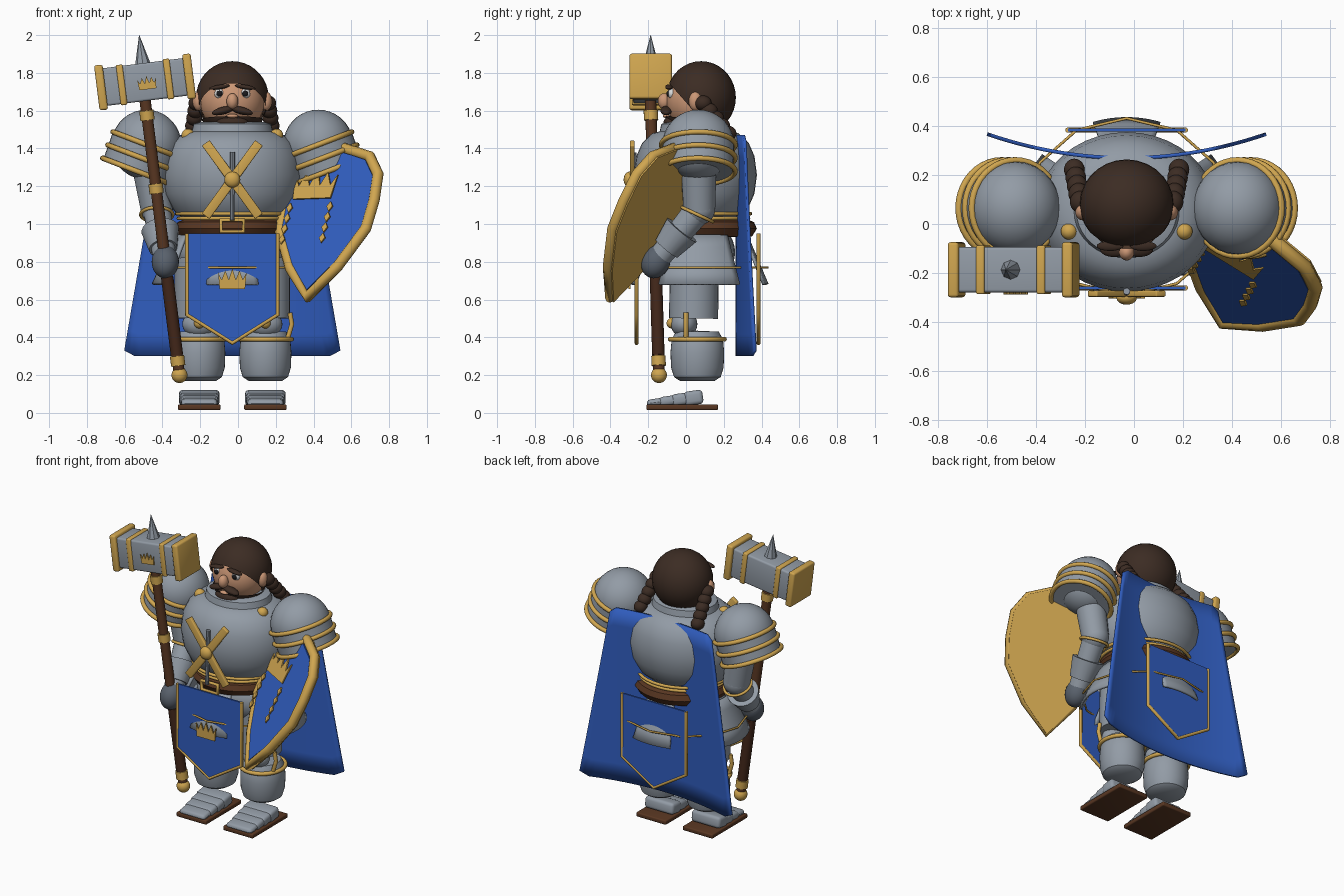
import bpy, bmesh
from math import sin, cos, pi, radians
from mathutils import Matrix, Vector, Euler

if "Cube" in bpy.data.objects:
    bpy.data.objects.remove(bpy.data.objects["Cube"])


def material(name, *rgb):
    m = bpy.data.materials.new(name)
    m.use_nodes = True
    m.diffuse_color = (*rgb, 1)
    m.node_tree.nodes["Principled BSDF"].inputs["Base Color"].default_value = (*rgb, 1)
    return m


STEEL = material("steel", .29, .33, .38)
DARK = material("dark_steel", .10, .12, .15)
GOLD = material("gold", .63, .38, .08)
BLUE = material("royal_blue", .03, .11, .52)
LEATHER = material("leather", .10, .038, .016)
WOOD = material("dark_wood", .055, .02, .01)
HAIR = material("hair", .045, .025, .017)
SKIN = material("skin", .60, .31, .18)
WHITE = material("eye_white", .7, .7, .7)
BLACK = material("pupil", .01, .01, .012)
CX = -.03          # body centre line
MID = .07          # waist centre depth
made = []


def add(name, bm, mat):
    mesh = bpy.data.meshes.new(name)
    bmesh.ops.recalc_face_normals(bm, faces=bm.faces)
    bm.to_mesh(mesh)
    bm.free()
    mesh.materials.append(mat)
    ob = bpy.data.objects.new(name, mesh)
    bpy.context.collection.objects.link(ob)
    made.append(ob)
    return ob


def ball(name, loc, size, mat, rot=(0, 0, 0), cut=None):
    bm = bmesh.new()
    m = Matrix.LocRotScale(Vector(loc), Euler(rot), Vector(size))
    bmesh.ops.create_uvsphere(bm, u_segments=28, v_segments=18, radius=1, matrix=m)
    if cut:
        bmesh.ops.bisect_plane(bm, geom=bm.verts[:] + bm.edges[:] + bm.faces[:],
                               plane_co=cut[0], plane_no=cut[1], clear_inner=True)
    return add(name, bm, mat)


def rod(name, a, b, r1, r2, mat, seg=20):
    a, b = Vector(a), Vector(b)
    bm = bmesh.new()
    m = Matrix.Translation((a + b) / 2) @ (b - a).to_track_quat('Z', 'Y').to_matrix().to_4x4()
    bmesh.ops.create_cone(bm, cap_ends=True, segments=seg, radius1=r1, radius2=r2,
                          depth=(b - a).length, matrix=m)
    return add(name, bm, mat)


def box(name, m, size, mat, bevel=.012):
    bm = bmesh.new()
    bmesh.ops.create_cube(bm, size=1, matrix=m @ Matrix.Diagonal((*size, 1)))
    bmesh.ops.bevel(bm, geom=bm.edges[:], offset=bevel, segments=3, affect='EDGES', profile=.5)
    return add(name, bm, mat)


def plate(name, pts, thick, m, mat):
    bm = bmesh.new()
    face = bm.faces.new([bm.verts.new((x, y, 0)) for x, y in pts])
    new = bmesh.ops.extrude_face_region(bm, geom=[face])["geom"]
    bmesh.ops.translate(bm, vec=(0, 0, thick), verts=[v for v in new if isinstance(v, bmesh.types.BMVert)])
    bm.transform(m)
    return add(name, bm, mat)


def sheet(name, fn, nu, nv, mat, thick=0):
    bm = bmesh.new()
    g = [[bm.verts.new(fn(i / nu, j / nv)) for j in range(nv + 1)] for i in range(nu + 1)]
    for i in range(nu):
        for j in range(nv):
            bm.faces.new((g[i][j], g[i + 1][j], g[i + 1][j + 1], g[i][j + 1]))
    bmesh.ops.remove_doubles(bm, verts=bm.verts, dist=1e-5)
    ob = add(name, bm, mat)
    if thick:
        mod = ob.modifiers.new("thickness", 'SOLIDIFY')
        mod.thickness, mod.offset = thick, 0
    return ob


def lathe(name, x, y, prof, depth, mat):
    n = len(prof) - 1

    def fn(u, v):
        r, z = prof[round(v * n)]
        return x + r * cos(2 * pi * u), y + r * depth * sin(2 * pi * u), z
    return sheet(name, fn, 40, n, mat)


def tube(name, pts, r, mat, closed=True):
    cu = bpy.data.curves.new(name, 'CURVE')
    cu.dimensions, cu.bevel_depth, cu.bevel_resolution = '3D', r, 3
    cu.use_fill_caps = True
    sp = cu.splines.new('POLY')
    sp.points.add(len(pts) - 1)
    for p, co in zip(sp.points, pts):
        p.co = (*co, 1)
    sp.use_cyclic_u = closed
    cu.materials.append(mat)
    ob = bpy.data.objects.new(name, cu)
    bpy.context.collection.objects.link(ob)


def ring(name, loc, rx, ry, r, mat, tilt=0, turn=0, n=40):
    m = Matrix.LocRotScale(Vector(loc), Euler((turn, tilt, 0)), None)
    tube(name, [m @ Vector((rx * cos(2 * pi * i / n), ry * sin(2 * pi * i / n), 0)) for i in range(n)], r, mat)


def crown(name, w, h, m, thick=.009):
    pts = [(-w * .45, 0), (w * .45, 0)]
    for i in range(5):
        x = w * (.5 - i * .25)
        pts.append((x, h * (1 - .1 * abs(i - 2))))
        if i < 4:
            pts.append((x - w * .125, h * .45))
    plate(name, pts, thick, m, GOLD)


def front(x, y, z):
    return Matrix.Translation((x, y, z)) @ Matrix.Rotation(pi / 2, 4, 'X')


# Torso, belt and waist
lathe("breastplate", CX, .05, [(0, 1.02), (.25, 1.02), (.31, 1.07), (.355, 1.16), (.37, 1.26), (.355, 1.36),
      (.32, 1.43), (.26, 1.48), (.215, 1.49), (.205, 1.53), (.17, 1.54), (0, 1.54)], .88, STEEL)
lathe("belt", CX, MID, [(.24, .93), (.28, .935), (.305, .975), (.29, 1.01), (.24, 1.03)], 1, LEATHER)
for z, r in ((1.03, .285), (1.055, .295)):
    ring("belt_trim", (CX, .06, z), r, r * .95, .01, GOLD)
ball("pelvis", (CX, .06, .85), (.29, .2, .18), STEEL)
tube("buckle", [(CX + x, -.26, z) for x, z in ((-.06, .96), (.06, .96), (.06, 1.02), (-.06, 1.02))], .012, GOLD)

# Skirt plates flaring outwards at the four sides
for name, mid, half in (("left", 0, 36), ("back", 90, 19), ("right", 180, 36), ("front", 270, 19)):
    def flare(u, v):
        a = radians(mid + half * (2 * u - 1))
        return CX + (.30 + .12 * v) * cos(a), MID + (.25 + .11 * v) * sin(a), .94 - .26 * v
    sheet(name + "_skirt_plate", flare, 12, 4, STEEL, .015)
ring("skirt_trim", (CX, MID, .77), .41, .362, .006, GOLD, n=12)

# Hanging cloth panels
panel = [(-.24, .95), (-.24, .52), (0, .37), (.24, .52), (.24, .95)]
for name, y in (("front", -.255), ("back", .39)):
    plate(name + "_tabard", panel, .012, front(CX, y, 0), BLUE)
    tube(name + "_tabard_trim", [(CX + x, y - .006, z) for x, z in panel], .011, GOLD, False)
crown("tabard_crown", .15, .11, front(CX, -.295, .655))

# Chest ornament
for s in (-1, 1):
    m = Matrix.Translation((CX, -.285, 1.235)) @ Matrix.Rotation(s * radians(36), 4, 'Y')
    box("chest_bar", m, (.05, .025, .48), GOLD, .006)
ball("chest_boss", (CX, -.3, 1.235), (.042, .03, .042), GOLD)
rod("chest_pin", (CX, -.29, 1.02), (CX, -.275, 1.38), .012, .014, STEEL, 10)

# Cape, with its sides swept backwards
def cape(u, v):
    x = 2 * u - 1
    w = .38 + .19 * v
    lift = .03 * max(0, abs(x) - .9) / .1
    return CX + x * w, .27 + .3 * (x * w) ** 2, 1.47 - 1.17 * v + lift * (2 * v - 1)
sheet("cape", cape, 40, 10, BLUE, .015)

# Legs, feet, arms and shoulders
for s, side in ((-1, "right_"), (1, "left_")):
    x = CX + s * .175
    rod(side + "thigh", (x, .04, .5), (x, .045, .82), .13, .13, STEEL, 28)
    ball(side + "knee", (x, -.01, .47), (.09, .07, .07), STEEL)
    ball(side + "knee_stud", (x, -.075, .475), (.028, .028, .028), GOLD)
    tube(side + "knee_strap", [(x + s * .12, 0, .4), (x + s * .14, 0, .47), (x + s * .13, 0, .53)], .013, GOLD, False)
    lathe(side + "greave", x, .06, [(0, .17), (.09, .17), (.12, .19), (.135, .24), (.138, .32),
          (.132, .39), (.11, .43), (0, .435)], 1.03, STEEL)
    ring(side + "greave_trim", (x, .06, .39), .138, .143, .013, GOLD)
    box(side + "sole", Matrix.Translation((x, -.02, .03)), (.225, .38, .03), LEATHER, .008)
    for i in range(4):
        m = Matrix.Translation((x, .04 - .066 * i, .08 - .008 * i)) @ Matrix.Rotation(radians(8), 4, 'X')
        box(side + "foot_plate", m, (.215 - .008 * i, .1, .075 - .012 * i), STEEL, .02)

    shoulder = Vector((CX + s * .455, .065, 1.42))
    elbow = Vector((CX + s * .40, .07, 1.08))
    hand = Vector((CX + s * .355, -.16, .8))
    tilt = -s * radians(21)
    down = Vector((s * .36, 0, -.93))
    ball(side + "pauldron", shoulder, (.185, .19, .185), STEEL)
    rod(side + "shoulder_plates", shoulder, shoulder + down * .15, .19, .185, STEEL, 36)
    for k in (0, .075, .15):
        ring(side + "pauldron_trim", shoulder + down * k, .19, .195, .014, GOLD, tilt)
    rod(side + "upper_arm", elbow, shoulder, .085, .1, STEEL)
    ball(side + "elbow", elbow, (.085, .085, .085), STEEL)
    ring(side + "elbow_trim", elbow - Vector((0, .01, .03)), .085, .09, .009, GOLD, 0, radians(-25))
    rod(side + "forearm", elbow, hand, .075, .06, STEEL)
    rod(side + "cuff", elbow.lerp(hand, .4), elbow.lerp(hand, .75), .10, .075, STEEL)
    ball(side + "gauntlet", hand, (.072, .075, .09), DARK, (radians(-25), 0, 0))
    ball(side + "clasp", (CX + s * .235, -.03, 1.47), (.034, .034, .034), GOLD)

    # Paired details of the head
    e = CX + s * .068
    ball(side + "eye", (e, -.075, 1.69), (.027, .022, .027), WHITE)
    ball(side + "pupil", (e, -.092, 1.69), (.016, .012, .016), BLACK)
    ball(side + "brow", (e, -.09, 1.725), (.055, .02, .012), HAIR, (0, s * .15, 0))
    ball(side + "moustache", (CX + s * .05, -.105, 1.6), (.06, .03, .02), HAIR, (0, s * .25, 0))
    ball(side + "ear", (CX + s * .18, .05, 1.65), (.03, .035, .05), SKIN)
    for i in range(5):
        ball(side + "braid", (CX + s * (.19 + .006 * i), .09 + .033 * i, 1.64 - .04 * i), (.042, .045, .04), HAIR)

# Head
ball("face", (CX, .065, 1.65), (.172, .17, .17), SKIN)
ball("hair", (CX, .08, 1.67), (.192, .184, .192), HAIR, cut=((0, -.08, 1.735), (0, .75, .66)))
ball("beard", (CX, .06, 1.62), (.18, .178, .16), HAIR, cut=((0, 0, 1.56), (0, -.1, -1)))
ball("chin_beard", (CX, -.07, 1.535), (.085, .05, .04), HAIR)
ball("lip", (CX, -.105, 1.572), (.03, .018, .011), SKIN)
ball("nose", (CX, -.115, 1.65), (.031, .034, .042), SKIN)

# War hammer
foot, top = Vector((-.31, -.143, .2)), Vector((-.5, -.19, 1.72))
rod("hammer_shaft", foot, top, .03, .03, LEATHER)
rod("shaft_grip", foot.lerp(top, .07), foot.lerp(top, .34), .033, .033, WOOD)
ball("pommel", foot, (.042, .042, .042), GOLD)
for t in (.05, .65, .905):
    rod("shaft_band", foot.lerp(top, t - .017), foot.lerp(top, t + .017), .038, .038, GOLD)
H = Matrix.Translation((-.492, -.187, 1.752)) @ Matrix.Rotation(radians(-7.2), 4, 'Y')
box("hammer_head", H, (.46, .185, .2), STEEL)
for s in (-1, 1):
    box("hammer_cap", H @ Matrix.Translation((s * .235, 0, 0)), (.045, .225, .24), GOLD)
    box("hammer_band", H @ Matrix.Translation((s * .125, 0, 0)), (.035, .2, .215), GOLD, .008)
rod("hammer_spike", H @ Vector((0, 0, .09)), H @ Vector((0, 0, .25)), .042, .001, STEEL, 8)
crown("hammer_crown", .1, .07, H @ front(.01, -.092, -.04))

# Kite shield held across the left side
w, a = Vector((.85, -.525, .03)).normalized(), Vector((.214, .392, .894)).normalized()
S = Matrix((w, a, w.cross(a))).transposed().to_4x4()
S.translation = (.355, -.42, .585)
half = [(.15, .2), (.275, .43), (.285, .6), (.27, .76), (.19, .87)]
outline = [(0, .02)] + half + [(0, .93)] + [(-x, y) for x, y in reversed(half)]
plate("shield_back", outline, .045, S @ Matrix.Translation((0, 0, -.04)), GOLD)
plate("shield_face", [(x * .9, .5 + (y - .5) * .9) for x, y in outline], .009, S @ Matrix.Translation((0, 0, .005)), BLUE)
tube("shield_rim", [S @ Vector((x * .97, .5 + (y - .5) * .97, -.005)) for x, y in outline], .03, GOLD)
crown("shield_crown", .26, .17, S @ Matrix.Translation((-.09, .6, .03)))
for s in (-1, 1):
    for i in range(4):
        m = S @ Matrix.Translation((-.09 + s * .125, .55 - .062 * i, .03))
        plate("shield_drop", [(0, -.03), (.018, 0), (0, .028), (-.018, 0)], .009, m, GOLD)

bpy.ops.object.select_all(action='DESELECT')
for ob in made:
    ob.select_set(True)
bpy.context.view_layer.objects.active = made[0]
bpy.ops.object.shade_smooth_by_angle(angle=radians(35))
